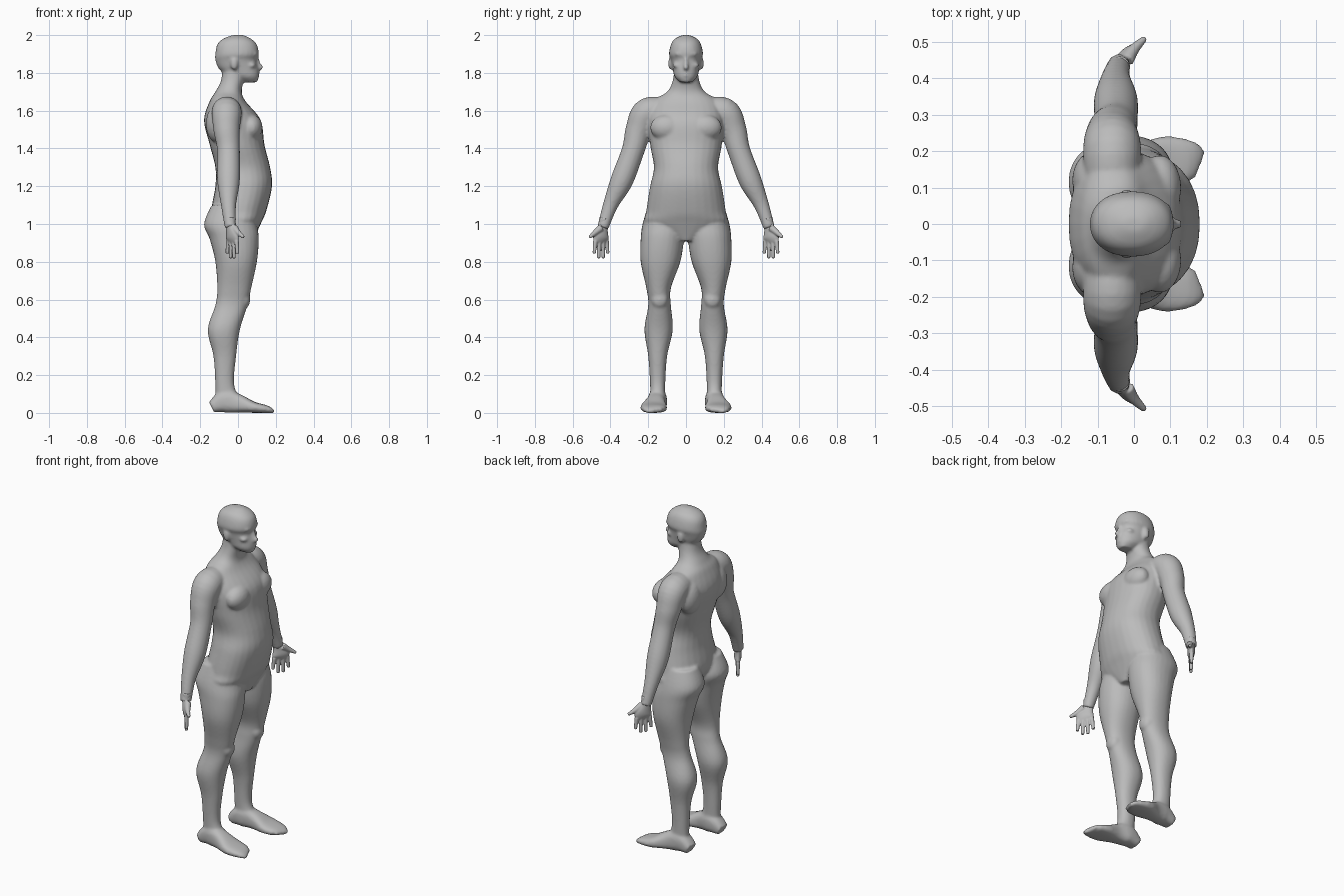
import bpy, bmesh, math
from mathutils import Vector, Matrix

cube = bpy.data.objects.get("Cube")
if cube:
    bpy.data.objects.remove(cube)

grey = (0.5, 0.5, 0.5, 1)
skin = bpy.data.materials.new("grey_skin")
skin.use_nodes = True
skin.diffuse_color = grey
skin.node_tree.nodes["Principled BSDF"].inputs["Base Color"].default_value = grey

sides = 28
forward = Vector((1, 0, 0))
sideways = Vector((0, 1, 0))


def smooth_rows(rows, steps=6):
    """Interpolate the rows of a shape with a Catmull-Rom spline."""
    smooth = []
    last = len(rows) - 1
    for index in range(last):
        around = (rows[max(index - 1, 0)], rows[index], rows[index + 1], rows[min(index + 2, last)])
        for step in range(steps):
            t = step / steps
            smooth.append([b + t / 2 * (c - a + t * (2 * a - 5 * b + 4 * c - d + t * (3 * (b - c) + d - a)))
                           for a, b, c, d in zip(*around)])
    return smooth + [list(rows[last])]


def bend(value, power):
    """Turn a circle coordinate into a superellipse coordinate."""
    return math.copysign(abs(value) ** (2 / power), value)


def skin_rings(bm, rings, power):
    """Bridge rings given as centre and two half axes."""
    loops = []
    angles = [math.tau * k / sides for k in range(sides)]
    for centre, u, v in rings:
        loops.append([bm.verts.new(centre + u * bend(math.cos(angle), power) + v * bend(math.sin(angle), power))
                      for angle in angles])
    for low, high in zip(loops, loops[1:]):
        for k in range(sides):
            following = (k + 1) % sides
            bm.faces.new((low[k], low[following], high[following], high[k]))
    bm.faces.new(loops[0])
    bm.faces.new(loops[-1])


def stack(bm, rows, side=1, power=2.2):
    """Level rings from rows of height, back, front, inner, outer."""
    rings = []
    for height, back, front, inner, outer in smooth_rows(rows):
        centre = Vector(((back + front) / 2, side * (inner + outer) / 2, height))
        rings.append((centre, forward * (front - back) / 2, sideways * (outer - inner) / 2))
    skin_rings(bm, rings, power)


def centred_stack(bm, rows):
    """Level rings from rows of height, back, front, half width."""
    stack(bm, [(height, back, front, -half, half) for height, back, front, half in rows])


def tube(bm, rows, side=1, across=forward, power=2):
    """Rings square to a path, from rows of point, half width and perhaps another half depth."""
    rows = smooth_rows(rows)
    points = [Vector((row[0], side * row[1], row[2])) for row in rows]
    across = Vector((across.x, side * across.y, across.z))
    rings = []
    for index, (point, row) in enumerate(zip(points, rows)):
        after = points[min(index + 1, len(points) - 1)]
        before = points[max(index - 1, 0)]
        along = (after - before).normalized()
        u = (across - along * across.dot(along)).normalized()
        rings.append((point, u * row[3], along.cross(u) * row[-1]))
    skin_rings(bm, rings, power)


def blob(bm, centre, size, side=1):
    """Add an ellipsoid."""
    x, y, z = centre
    matrix = Matrix.Translation((x, side * y, z)) @ Matrix.Diagonal((*size, 1))
    bmesh.ops.create_uvsphere(bm, u_segments=20, v_segments=12, radius=1, matrix=matrix)


def finish(bm, name, voxel, rounds):
    """Fuse the overlapping shapes into one smooth surface."""
    bmesh.ops.recalc_face_normals(bm, faces=bm.faces)
    mesh = bpy.data.meshes.new(name)
    bm.to_mesh(mesh)
    bm.free()
    mesh.materials.append(skin)
    part = bpy.data.objects.new(name, mesh)
    bpy.context.collection.objects.link(part)
    fuse = part.modifiers.new("fuse", "REMESH")
    fuse.mode = "VOXEL"
    fuse.voxel_size = voxel
    fuse.use_smooth_shade = True
    soften = part.modifiers.new("soften", "SMOOTH")
    soften.factor = 0.5
    soften.iterations = rounds


body = bmesh.new()

# Torso and neck
centred_stack(body, [(.91, -.05, .08, .05), (1, -.11, .12, .21), (1.07, -.14, .15, .21),
                     (1.2, -.12, .18, .19), (1.3, -.12, .17, .17), (1.42, -.15, .14, .19),
                     (1.55, -.18, .12, .2), (1.65, -.15, .04, .17), (1.7, -.12, .02, .1),
                     (1.76, -.09, .03, .07), (1.85, -.08, .05, .06)])

# Head
centred_stack(body, [(1.75, .02, .1, .03), (1.78, -.04, .11, .06), (1.82, -.1, .11, .07),
                     (1.87, -.12, .1, .08), (1.9, -.12, .11, .09), (1.95, -.11, .1, .08),
                     (1.98, -.08, .07, .06), (2, -.03, .03, .02)])

# Nose and lips
tube(body, [(.1, 0, 1.88, .01), (.11, 0, 1.84, .012), (.12, 0, 1.83, .014), (.1, 0, 1.82, .01)],
     across=sideways)
for height in (1.8, 1.786):
    blob(body, (.1, 0, height), (.015, .02, .006))

for side in (1, -1):
    # Leg from hip to ankle
    stack(body, [(1.1, -.14, .08, .02, .2), (1, -.18, .1, 0, .23), (.92, -.15, .11, .01, .24),
                 (.8, -.12, .1, .03, .24), (.66, -.11, .07, .08, .21), (.57, -.12, .05, .08, .2),
                 (.44, -.16, .01, .07, .22), (.3, -.13, -.01, .1, .2), (.15, -.12, -.02, .11, .19),
                 (.05, -.12, .02, .11, .19)], side)
    # Foot, resting on the ground
    foot = [(-.14, .15, .04, .03), (-.07, .15, .05, .06), (0, .16, .05, .05),
            (.08, .17, .07, .03), (.15, .17, .06, .02), (.18, .16, .04, .01)]
    tube(body, [(x, y, depth, width, depth) for x, y, width, depth in foot], side, sideways, 2.6)
    # Arm from shoulder to wrist
    tube(body, [(-.06, .08, 1.59, .07), (-.06, .2, 1.59, .08), (-.06, .25, 1.5, .07),
                (-.05, .28, 1.39, .06), (-.05, .34, 1.23, .06), (-.05, .4, 1.1, .04),
                (-.04, .44, .98, .03)], side)
    # Brow, eye, cheek and ear
    blob(body, (.09, .03, 1.9), (.016, .03, .008), side)
    blob(body, (.08, .03, 1.87), (.014, .016, .01), side)
    blob(body, (.07, .04, 1.84), (.025, .03, .016), side)
    blob(body, (-.02, .08, 1.85), (.02, .015, .035), side)
    # Chest, shoulder blade and knee cap
    blob(body, (.07, .1, 1.51), (.06, .09, .07), side)
    blob(body, (-.11, .12, 1.53), (.06, .08, .1), side)
    blob(body, (.03, .14, .6), (.035, .045, .05), side)
finish(body, "body", .008, 5)

# Hands turned half forward, thumbs pointing out
spread = Vector((.6, .8, 0))
for side, name in ((1, "left_hand"), (-1, "right_hand")):
    hand = bmesh.new()
    # Palm
    tube(hand, [(-.04, .43, 1.03, .03, .03), (-.04, .44, .98, .03, .02),
                (-.03, .45, .93, .05, .02), (-.03, .45, .9, .04, .01)], side, spread)
    # Four fingers, fanned out and longest in the middle
    for finger in range(4):
        offset = (finger - 1.5) * .025
        knuckle = Vector((-.03, .45, .91)) + spread * offset
        tip = knuckle + spread * offset / 5
        tip.z = .815 + 20 * offset ** 2
        tube(hand, [(*knuckle, .012), (*tip, .009)], side, spread)
    # Thumb
    tube(hand, [(-.02, .45, .98, .02), (0, .48, .955, .015), (.03, .51, .93, .008)], side)
    finish(hand, name, .004, 3)
